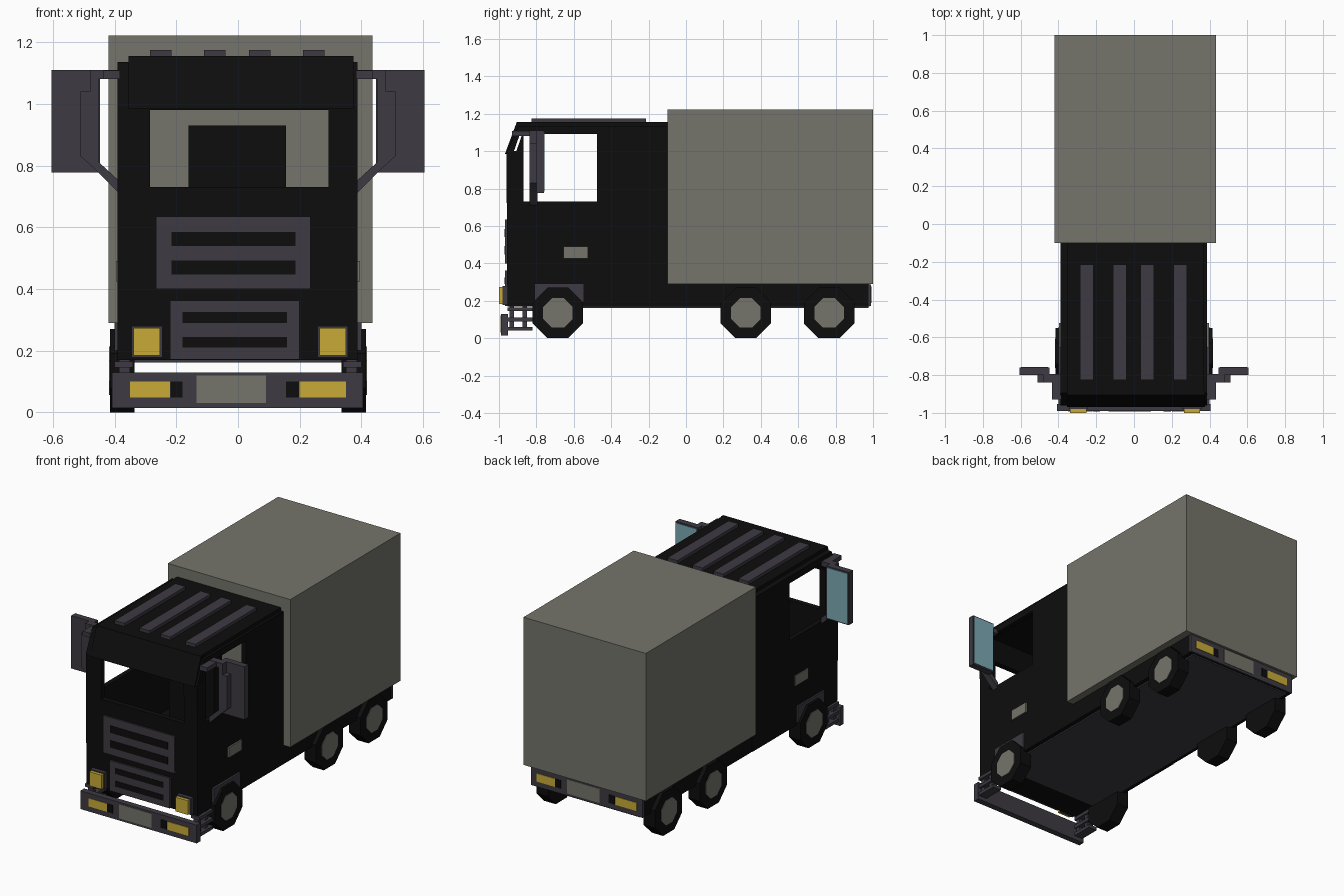
import bpy, bmesh, math
from mathutils import Matrix

cube = bpy.data.objects.get("Cube")
if cube:
    bpy.data.objects.remove(cube, do_unlink=True)


def material(name, rgb):
    m = bpy.data.materials.new(name)
    m.use_nodes = True
    m.diffuse_color = (*rgb, 1)
    m.node_tree.nodes["Principled BSDF"].inputs["Base Color"].default_value = (*rgb, 1)
    return m


BLACK = material("black paint", (0.004, 0.004, 0.004))
DARK = material("dark grey trim", (0.047, 0.043, 0.055))
GREY = material("warm grey panel", (0.178, 0.178, 0.147))
YELLOW = material("amber lamp", (0.58, 0.41, 0.038))
GLASS = material("mirror blue", (0.2, 0.4, 0.45))


def finish(name, bm, mat):
    bmesh.ops.recalc_face_normals(bm, faces=bm.faces)
    mesh = bpy.data.meshes.new(name)
    bm.to_mesh(mesh)
    bm.free()
    mesh.materials.append(mat)
    ob = bpy.data.objects.new(name, mesh)
    bpy.context.collection.objects.link(ob)
    return ob


def box(name, mat, x, y, z):
    bm = bmesh.new()
    bmesh.ops.create_cube(bm, size=1)
    for v in bm.verts:
        v.co = [r[0] if c < 0 else r[1] for c, r in zip(v.co, (x, y, z))]
    return finish(name, bm, mat)


def prism(name, mat, points, axis, lo, hi):
    """Extrude a (y, z) outline along x, or an (x, z) outline along y."""
    bm = bmesh.new()
    place = (lambda p: (lo, *p)) if axis == "x" else (lambda p: (p[0], lo, p[1]))
    face = bm.faces.new([bm.verts.new(place(p)) for p in points])
    ext = bmesh.ops.extrude_face_region(bm, geom=[face])["geom"]
    step = (hi - lo, 0, 0) if axis == "x" else (0, hi - lo, 0)
    bmesh.ops.translate(bm, vec=step, verts=[g for g in ext if isinstance(g, bmesh.types.BMVert)])
    return finish(name, bm, mat)


def octagon(name, mat, radius, x, y, z):
    bm = bmesh.new()
    turn = Matrix.Rotation(math.pi / 2, 4, "Y") @ Matrix.Rotation(math.pi / 8, 4, "Z")
    centre = Matrix.Translation((sum(x) / 2, y, z))
    bmesh.ops.create_cone(bm, cap_ends=True, segments=8, radius1=radius, radius2=radius,
                          depth=x[1] - x[0], matrix=centre @ turn)
    return finish(name, bm, mat)


def side_range(side, a, b):
    return tuple(sorted((side * a, side * b)))


# Cab shell: slanted profile, hollowed out, with window openings
cab = prism("cab_shell", BLACK, [(-.955, .17), (-.1, .17), (-.1, 1.135), (-.895, 1.135), (-.96, .99)],
            "x", -.39, .387)
cutters = [
    prism("cavity_cutter", BLACK, [(-.925, .35), (0, .35), (0, 1.1), (-.885, 1.1), (-.925, .98)],
          "x", -.36, .357),
    box("windscreen_cutter", BLACK, (-.285, .293), (-1.1, -.8), (.73, .98)),
    box("side_window_cutter", BLACK, (-.6, .6), (-.87, -.475), (.73, 1.092)),
    prism("quarter_light_cutter", BLACK, [(-.92, 1.0), (-.907, 1.0), (-.872, 1.1), (-.885, 1.1)],
          "x", -.6, .6),
]
bpy.context.view_layer.objects.active = cab
cab.select_set(True)
for c in cutters:
    mod = cab.modifiers.new(c.name, "BOOLEAN")
    mod.operation = "DIFFERENCE"
    mod.solver = "EXACT"
    mod.object = c
    bpy.ops.object.modifier_apply(modifier=mod.name)
    bpy.data.objects.remove(c, do_unlink=True)

# Roof, sun visor and cab interior
prism("roof_cap", BLACK, [(-.9, 1.13), (-.1, 1.13), (-.1, 1.155), (-.895, 1.155)], "x", -.355, .37)
prism("sun_visor", BLACK, [(-.968, .985), (-.95, .985), (-.885, 1.155), (-.905, 1.155)], "x", -.355, .375)
box("cab_seat_back", BLACK, (-.16, .155), (-.46, -.38), (.34, .93))
for i, x in enumerate((-.25, -.075, .07, .245)):
    box(f"roof_rail_{i + 1}", DARK, (x - .035, x + .035), (-.825, -.215), (1.15, 1.175))

# Cargo box and chassis
box("cargo_box", GREY, (-.42, .435), (-.1, 1.0), (.29, 1.222))
box("chassis", BLACK, (-.387, .387), (-.11, .98), (.17, .295))
box("underside_plate", DARK, (-.36, .36), (-.78, .975), (.162, .171))


# Grilles: a raised panel with two dark slots
def grille(name, x, z, slot_x, slots):
    box(name, DARK, x, (-.967, -.95), z)
    for i, s in enumerate(slots):
        box(f"{name}_slot_{i + 1}", BLACK, slot_x, (-.97, -.96), s)


grille("upper_grille", (-.265, .235), (.4, .635), (-.215, .187), ((.447, .492), (.54, .585)))
grille("lower_grille", (-.22, .2), (.172, .363), (-.18, .158), ((.21, .245), (.29, .325)))

# Headlights
for name, x in (("right", -.295), ("left", .307)):
    box(f"{name}_headlight_frame", DARK, (x - .05, x + .05), (-.98, -.95), (.178, .28))
    box(f"{name}_headlight", YELLOW, (x - .043, x + .043), (-1.0, -.95), (.184, .273))


# Bumper face: lamps, dark insets and number plate, at either end
def bumper(name, x, y, z, end, lamp_z, plate_z):
    box(name, DARK, x, y, z)
    face = y[0] if end < 0 else y[1]
    skin = tuple(sorted((face - end * .002, face + end * .003)))
    for i, (a, b) in enumerate(((-.35, -.22), (.2, .35))):
        box(f"{name}_lamp_{i + 1}", YELLOW, side_range(-end, a, b), skin, lamp_z)
    for i, (a, b) in enumerate(((-.218, -.18), (.155, .197))):
        box(f"{name}_inset_{i + 1}", BLACK, side_range(-end, a, b), skin, lamp_z)
    box(f"{name}_plate", GREY, side_range(-end, -.135, .09), skin, plate_z)


bumper("front_bumper", (-.408, .405), (-.99, -.952), (.015, .13), -1, (.048, .1), (.03, .12))
bumper("rear_bumper", (-.39, .39), (.975, .99), (.172, .287), 1, (.205, .257), (.187, .277))

# Wheels, arches, handles, steps and mirrors on both sides
for side, label in ((1, "left"), (-1, "right")):
    for i, y in enumerate((-.685, .32, .765)):
        octagon(f"{label}_tyre_{i + 1}", BLACK, .146, side_range(side, .335, .415), y, .135)
        octagon(f"{label}_hub_{i + 1}", GREY, .085, side_range(side, .405, .418), y, .135)
    box(f"{label}_wheel_arch", DARK, side_range(side, .36, .4), (-.81, -.545), (.19, .292))
    box(f"{label}_door_handle", GREY, side_range(side, .38, .396), (-.655, -.525), (.425, .49))

    for i, z in enumerate((.04, .09, .145)):
        box(f"{label}_step_bar_{i + 1}", DARK, side_range(side, .34, .4), (-.955, -.82), (z, z + .02))
    for i, y in enumerate((-.945, -.875)):
        box(f"{label}_step_post_{i + 1}", DARK, side_range(side, .35, .385), (y, y + .025), (.04, .175))

    bracket = [(.385, 1.11), (.48, 1.11), (.48, 1.04), (.51, 1.04), (.51, .83), (.46, .785),
               (.385, .71), (.385, .75), (.45, .81), (.45, 1.08), (.385, 1.08)]
    prism(f"{label}_mirror_bracket", DARK, [(side * x, z) for x, z in bracket], "y", -.838, -.795)
    box(f"{label}_mirror_arm", DARK, side_range(side, .383, .435), (-.93, -.815), (1.08, 1.108))
    box(f"{label}_mirror_housing", DARK, side_range(side, .447, .605), (-.8, -.76), (.777, 1.11))
    box(f"{label}_mirror_glass", GLASS, side_range(side, .455, .598), (-.762, -.756), (.785, 1.102))
